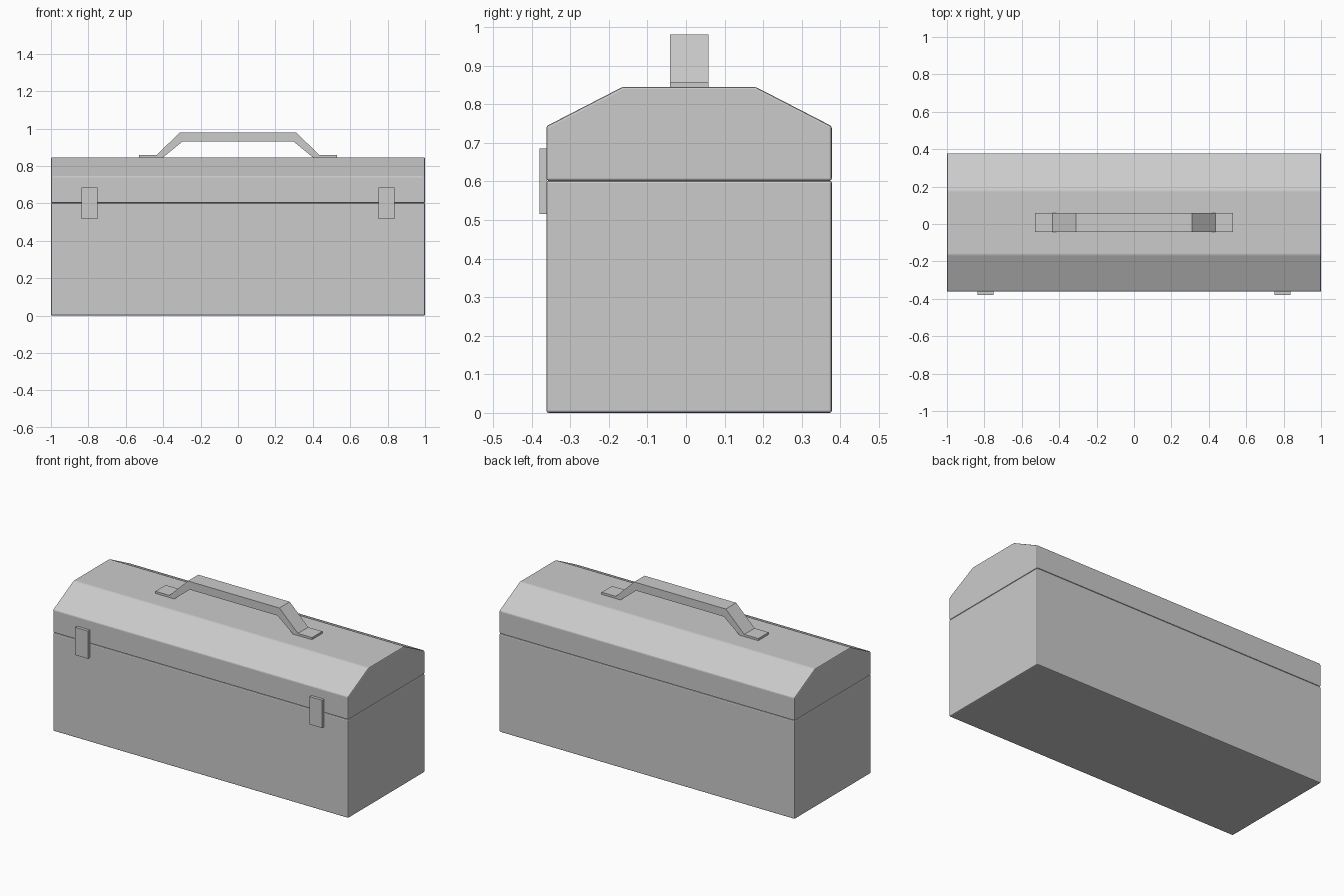
import bpy, bmesh
from mathutils import Vector

if "Cube" in bpy.data.objects:
    bpy.data.objects.remove(bpy.data.objects["Cube"])

YC = 0.008  # the box sits slightly back because the latches stick out in front


def prism(name, profile, axis, lo, hi, bevel=0.0):
    """Extrude a closed 2D profile along x (profile = y,z) or y (profile = x,z)."""
    def place(p, d):
        return (d, p[0], p[1]) if axis == 'x' else (p[0], d, p[1])
    bm = bmesh.new()
    face = bm.faces.new([bm.verts.new(place(p, lo)) for p in profile])
    ext = bmesh.ops.extrude_face_region(bm, geom=[face])
    step = Vector(place((0, 0), hi - lo))
    bmesh.ops.translate(bm, vec=step,
                        verts=[g for g in ext['geom'] if isinstance(g, bmesh.types.BMVert)])
    bmesh.ops.recalc_face_normals(bm, faces=bm.faces)
    mesh = bpy.data.meshes.new(name)
    bm.to_mesh(mesh)
    bm.free()
    obj = bpy.data.objects.new(name, mesh)
    bpy.context.collection.objects.link(obj)
    if bevel:
        mod = obj.modifiers.new("soft_edges", 'BEVEL')
        mod.width, mod.segments = bevel, 2
        mod.limit_method, mod.angle_limit = 'ANGLE', 0.35
    return obj


def mirrored(half):
    """Complete a right-hand half profile with its left-hand mirror."""
    return half + [(-x, z) for x, z in reversed(half)]


def shift(profile, dy):
    return [(y + dy, z) for y, z in profile]


# lower box
prism("box_body", shift(mirrored([(0.37, 0.0), (0.37, 0.602)]), YC), 'x', -1, 1, 0.006)

# lid with sloped front and back
prism("lid", shift(mirrored([(0.37, 0.602), (0.37, 0.743), (0.172, 0.845)]), YC),
      'x', -1, 1, 0.006)

# carrying handle: flat feet, slanted legs and a thicker grip
outer = [(0.31, 0.98), (0.435, 0.858), (0.53, 0.858)]
inner = [(0.53, 0.844), (0.403, 0.844), (0.297, 0.93)]
half = outer + inner
prism("handle", mirrored(half), 'y', YC - 0.05, YC + 0.05)

# front latches bridging the seam
for side, label in ((-1, "left"), (1, "right")):
    x = side * 0.793
    prism(f"latch_{label}",
          [(x - 0.043, 0.515), (x + 0.043, 0.515), (x + 0.043, 0.685), (x - 0.043, 0.685)],
          'y', -0.38, -0.36)
